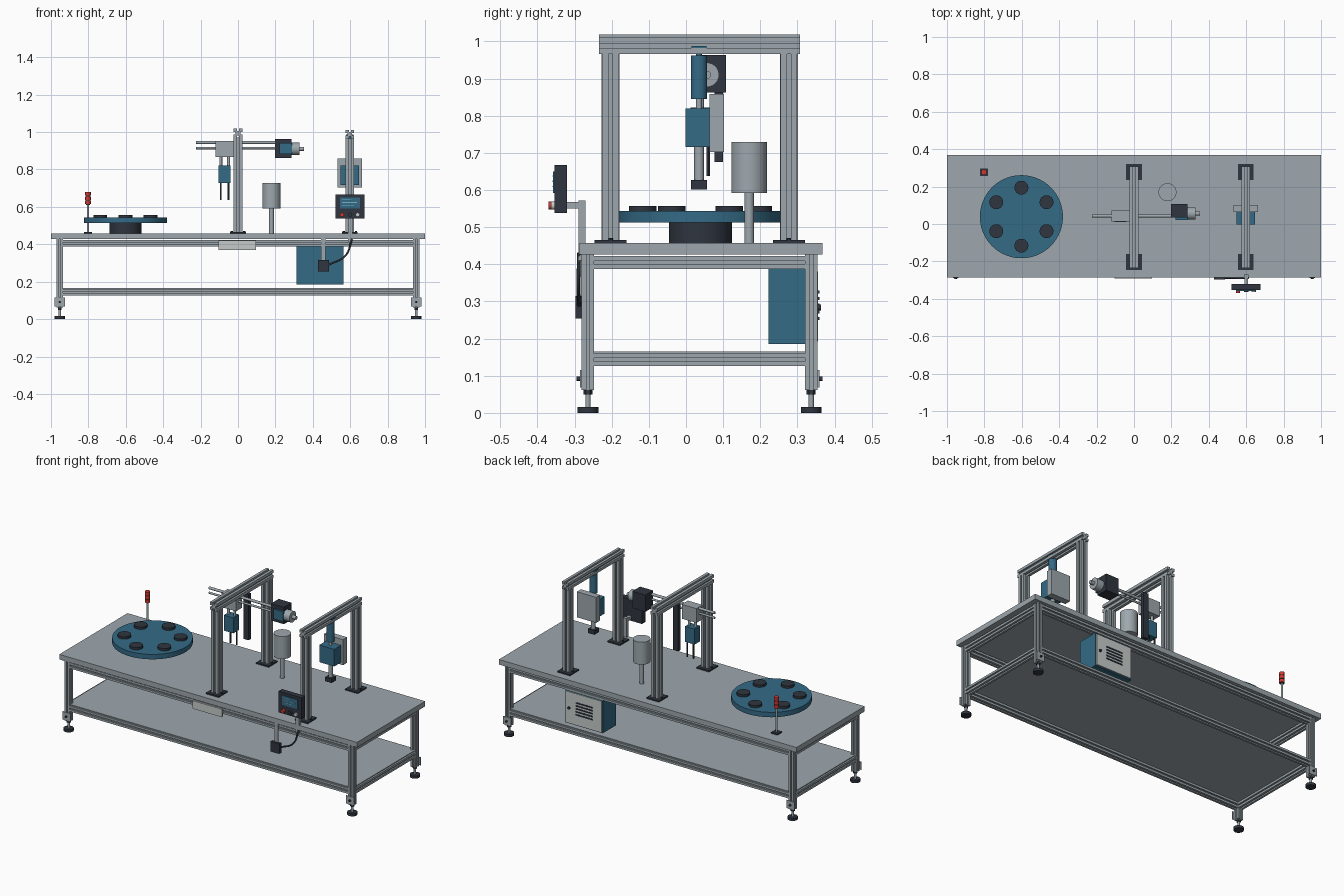
import bpy, bmesh, math
from mathutils import Vector, Matrix

if "Cube" in bpy.data.objects:
    bpy.data.objects.remove(bpy.data.objects["Cube"], do_unlink=True)


def material(name, rgb):
    m = bpy.data.materials.new(name)
    m.use_nodes = True
    m.diffuse_color = (*rgb, 1)
    m.node_tree.nodes["Principled BSDF"].inputs["Base Color"].default_value = (*rgb, 1)
    return m


STEEL = material("brushed_grey", (0.34, 0.39, 0.42))
BLUE = material("machine_blue", (0.035, 0.145, 0.24))
DARK = material("dark_slate", (0.028, 0.036, 0.05))
PALE = material("pale_grey", (0.56, 0.60, 0.59))
RED = material("signal_red", (0.62, 0.04, 0.03))
CYAN = material("screen_light_blue", (0.2, 0.45, 0.6))


def finish(name, bm, mat):
    bmesh.ops.recalc_face_normals(bm, faces=bm.faces)
    mesh = bpy.data.meshes.new(name)
    bm.to_mesh(mesh)
    bm.free()
    mesh.materials.append(mat)
    ob = bpy.data.objects.new(name, mesh)
    bpy.context.collection.objects.link(ob)
    return ob


def box(name, x, y, z, mat):
    """Box from three (low, high) ranges."""
    bm = bmesh.new()
    bmesh.ops.create_cube(bm, size=1)
    for v in bm.verts:
        v.co = [r[0] + (c + 0.5) * (r[1] - r[0]) for c, r in zip(v.co, (x, y, z))]
    return finish(name, bm, mat)


AXES = {"x": Matrix.Rotation(math.pi / 2, 4, "Y"),
        "y": Matrix.Rotation(-math.pi / 2, 4, "X"),
        "z": Matrix.Identity(4)}


def rod(name, start, length, r, mat, axis="z", sides=40):
    """Cylinder running from start along an axis."""
    bm = bmesh.new()
    bmesh.ops.create_cone(bm, cap_ends=True, segments=sides, radius1=r, radius2=r, depth=length)
    bmesh.ops.translate(bm, verts=bm.verts, vec=(0, 0, length / 2))
    bmesh.ops.transform(bm, verts=bm.verts, matrix=Matrix.Translation(start) @ AXES[axis])
    ob = finish(name, bm, mat)
    bpy.ops.object.select_all(action="DESELECT")
    bpy.context.view_layer.objects.active = ob
    ob.select_set(True)
    bpy.ops.object.shade_smooth_by_angle()
    return ob


def extrusion(name, start, length, w, axis="z"):
    """Square aluminium profile with a slot down each side."""
    h, s, d = w / 2, w * 0.13, w * 0.24
    side = [(h, -h), (h, -s), (h - d, -s), (h - d, s), (h, s)]
    bm = bmesh.new()
    verts = []
    for k in range(4):
        turn = Matrix.Rotation(k * math.pi / 2, 4, "Z")
        verts += [bm.verts.new(turn @ Vector((*p, 0))) for p in side]
    face = bm.faces.new(verts)
    new = bmesh.ops.extrude_face_region(bm, geom=[face])["geom"]
    bmesh.ops.translate(bm, vec=(0, 0, length),
                        verts=[g for g in new if isinstance(g, bmesh.types.BMVert)])
    bmesh.ops.transform(bm, verts=bm.verts, matrix=Matrix.Translation(start) @ AXES[axis])
    return finish(name, bm, STEEL)


# Table frame
FRONT, BACK, SIDE, W = -0.264, 0.337, 0.953, 0.034
box("table_top", (-1, 1), (-0.287, 0.368), (0.427, 0.458), STEEL)
box("lower_shelf", (-0.96, 0.96), (-0.272, 0.345), (0.160, 0.165), STEEL)
for z, level in ((0.405, "upper"), (0.143, "lower")):
    for y in (FRONT, BACK):
        extrusion(level + "_long_rail", (-SIDE + W / 2, y, z), 2 * SIDE - W, W, "x")
    for x in (-SIDE, SIDE):
        extrusion(level + "_end_rail", (x, FRONT + W / 2, z), BACK - FRONT - W, W, "y")
for x in (-SIDE, SIDE):
    for y, out in ((FRONT, -1), (BACK, 1)):
        extrusion("leg", (x, y, 0.062), 0.365, W)
        rod("foot_pad", (x, y, 0), 0.016, 0.028, DARK)
        rod("foot_stem", (x, y, 0.016), 0.046, 0.007, STEEL, sides=16)
        rod("foot_nut", (x, y, 0.05), 0.011, 0.012, DARK, sides=6)
        face = y + out * W / 2
        box("foot_bracket", (x - 0.027, x + 0.027), sorted((face, face + out * 0.005)),
            (0.068, 0.116), STEEL)
        rod("bracket_bolt", (x, face - 0.006 + (out - 1) * 0.004, 0.092), 0.02, 0.006, DARK, "y", 12)

# Rotary table with six pucks
TX, TY = -0.602, 0.039
rod("turntable_base", (TX, TY, 0.458), 0.055, 0.085, DARK, sides=64)
rod("turntable_disc", (TX, TY, 0.513), 0.030, 0.222, BLUE, sides=96)
for k in range(6):
    a = math.radians(30 + 60 * k)
    rod("puck", (TX + 0.155 * math.cos(a), TY + 0.155 * math.sin(a), 0.543), 0.014, 0.037, DARK)

# Signal light
LX, LY = -0.802, 0.277
box("signal_base", (LX - 0.021, LX + 0.021), (LY - 0.021, LY + 0.021), (0.458, 0.466), DARK)
rod("signal_pole", (LX, LY, 0.466), 0.147, 0.006, STEEL, sides=16)
rod("signal_core", (LX, LY, 0.611), 0.066, 0.012, DARK, sides=24)
for z in (0.615, 0.638, 0.661):
    rod("signal_lamp", (LX, LY, z), 0.018, 0.015, RED, sides=24)

# Two gantries
for gx, w, top in ((0.0, 0.048, 1.018), (0.598, 0.044, 1.01)):
    for y in (-0.203, 0.277):
        box("gantry_base_plate", (gx - 0.042, gx + 0.042), (y - 0.043, y + 0.043),
            (0.458, 0.466), DARK)
        extrusion("gantry_post", (gx, y, 0.466), top - w - 0.466, w)
        for bx in (-0.033, 0.033):
            rod("base_bolt", (gx + bx, y, 0.466), 0.005, 0.006, DARK, sides=8)
    extrusion("gantry_beam", (gx, -0.234, top - w / 2), 0.541, w, "y")

# Horizontal slide with motor on the first gantry
box("slide_block", (-0.12, -0.022), (0.013, 0.072), (0.866, 0.953), STEEL)
rod("upper_guide_rod", (-0.224, 0.043, 0.944), 0.44, 0.008, STEEL, "x", 20)
rod("lower_guide_rod", (-0.224, 0.043, 0.914), 0.44, 0.006, STEEL, "x", 20)
box("motor_housing", (0.198, 0.285), (0.034, 0.108), (0.862, 0.964), DARK)
box("motor_cover", (0.222, 0.288), (0.022, 0.036), (0.882, 0.942), BLUE)
rod("motor_drum", (0.285, 0.056, 0.91), 0.044, 0.033, STEEL, "x")
rod("motor_shaft", (0.329, 0.056, 0.91), 0.024, 0.011, STEEL, "x", 20)
box("cable_chain", (-0.017, 0.017), (0.077, 0.099), (0.676, 0.955), DARK)

# Gripper under the slide
box("gripper_body", (-0.104, -0.04), (0.012, 0.066), (0.728, 0.822), BLUE)
for x in (-0.092, -0.05):
    rod("gripper_guide", (x, 0.04, 0.822), 0.046, 0.008, STEEL, sides=16)
    rod("gripper_finger", (x, 0.06, 0.638), 0.092, 0.005, DARK, sides=12)

# Vertical press on the second gantry
PX, PY = 0.598, 0.035
rod("press_cylinder", (PX, PY, 0.845), 0.117, 0.022, BLUE)
rod("press_top_stud", (PX, PY, 0.96), 0.025, 0.008, BLUE, sides=20)
box("press_cross_bar", (PX - 0.02, PX + 0.02), (PY - 0.02, PY + 0.02), (0.98, 0.988), BLUE)
rod("press_neck", (PX, PY, 0.818), 0.03, 0.008, STEEL, sides=20)
box("press_body", (PX - 0.05, PX + 0.05), (-0.002, 0.064), (0.716, 0.82), BLUE)
rod("press_ram", (PX, PY, 0.626), 0.092, 0.013, STEEL)
box("press_tip", (PX - 0.022, PX + 0.022), (PY - 0.022, PY + 0.022), (0.602, 0.627), DARK)
box("press_back_box", (0.533, 0.662), (0.063, 0.102), (0.703, 0.858), STEEL)

# Storage tank
rod("tank_stem", (0.179, 0.17, 0.458), 0.135, 0.013, STEEL, sides=24)
rod("tank", (0.179, 0.17, 0.592), 0.137, 0.048, STEEL, sides=64)

# Operator panel
box("panel_pole", (0.588, 0.612), (-0.29, -0.27), (0.41, 0.572), STEEL)
box("panel_arm", (0.59, 0.61), (-0.325, -0.28), (0.55, 0.568), STEEL)
box("panel_housing", (0.521, 0.676), (-0.354, -0.321), (0.538, 0.667), DARK)
box("panel_screen", (0.545, 0.652), (-0.358, -0.353), (0.592, 0.65), BLUE)
for i, width in enumerate((0.05, 0.08, 0.065)):
    z = 0.636 - 0.014 * i
    box("screen_line", (0.556, 0.556 + width), (-0.359, -0.357), (z, z + 0.003), CYAN)
for x, mat, depth in ((0.556, RED, 0.016), (0.6, DARK, 0.01), (0.64, PALE, 0.01)):
    rod("panel_button", (x, -0.354 - depth, 0.558), depth, 0.011, mat, "y", 24)

# Front junction box and cable
box("junction_box", (0.427, 0.486), (-0.298, -0.278), (0.254, 0.315), DARK)
box("junction_strip", (0.445, 0.468), (-0.286, -0.278), (0.315, 0.428), STEEL)
curve = bpy.data.curves.new("cable", "CURVE")
curve.dimensions = "3D"
curve.bevel_depth = 0.005
spline = curve.splines.new("BEZIER")
spline.bezier_points.add(2)
for p, co in zip(spline.bezier_points, ((0.61, -0.288, 0.43), (0.575, -0.29, 0.34), (0.484, -0.288, 0.29))):
    p.co = co
    p.handle_left_type = p.handle_right_type = "AUTO"
curve.materials.append(DARK)
bpy.context.collection.objects.link(bpy.data.objects.new("cable", curve))

# Blank name plate
box("front_plate", (-0.103, 0.095), (-0.291, -0.28), (0.37, 0.419), PALE)

# Control cabinet
box("cabinet", (0.314, 0.564), (0.222, 0.35), (0.186, 0.387), BLUE)
box("cabinet_door", (0.32, 0.558), (0.35, 0.356), (0.192, 0.381), PALE)
for i in range(5):
    z = 0.25 + 0.018 * i
    box("cabinet_vent", (0.38, 0.49), (0.355, 0.359), (z, z + 0.008), DARK)
rod("cabinet_knob", (0.536, 0.354, 0.284), 0.01, 0.008, DARK, "y", 16)
